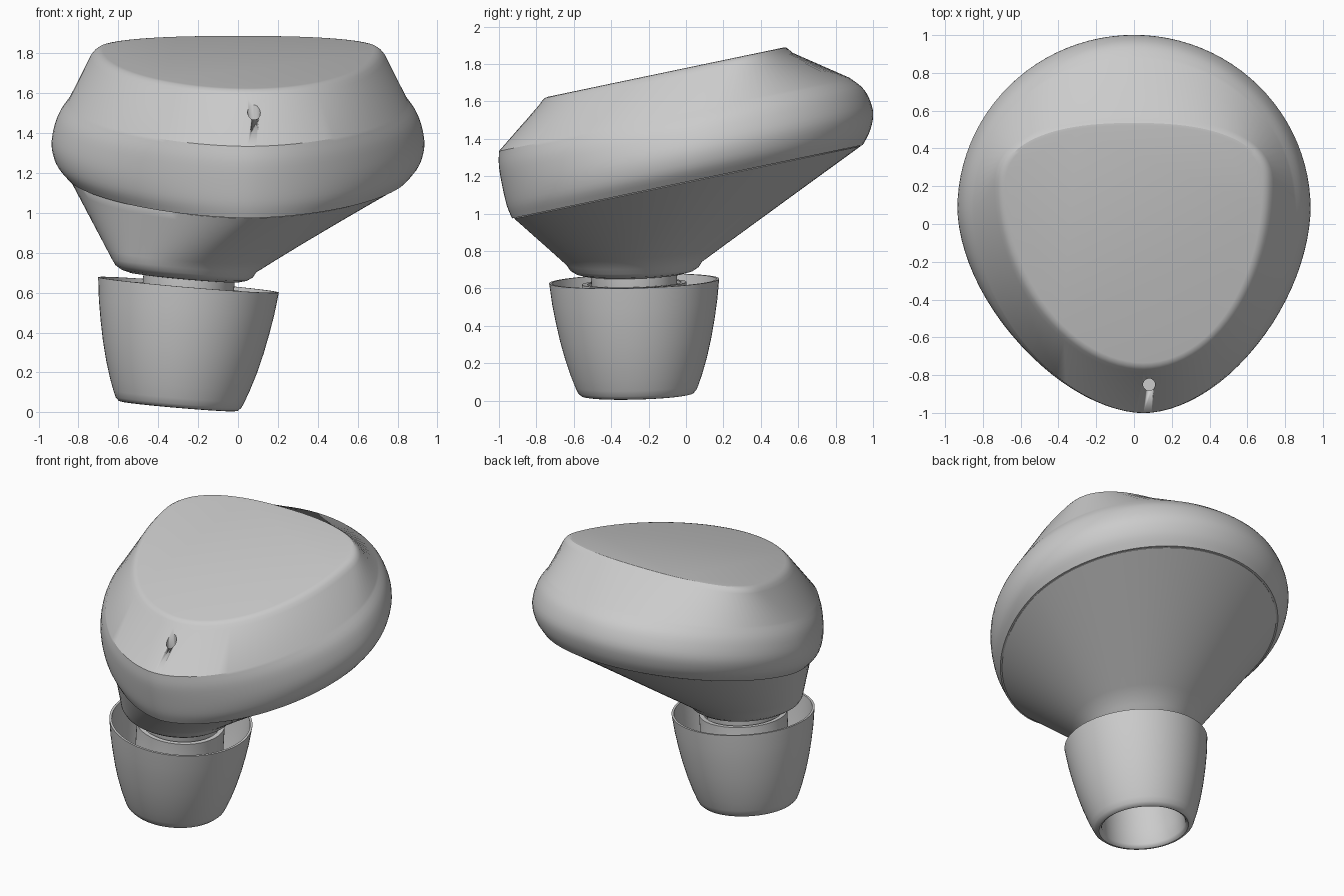
import bpy, bmesh, math
from mathutils import Vector, Matrix
from mathutils.bvhtree import BVHTree

if "Cube" in bpy.data.objects:
    bpy.data.objects.remove(bpy.data.objects["Cube"])

N = 96
TILT = 0.209  # slope of the shell layers toward the back


def finish(name, bm, angle=28):
    bmesh.ops.recalc_face_normals(bm, faces=bm.faces)
    me = bpy.data.meshes.new(name)
    bm.to_mesh(me)
    ob = bpy.data.objects.new(name, me)
    bpy.context.collection.objects.link(ob)
    bpy.ops.object.select_all(action='DESELECT')
    ob.select_set(True)
    bpy.context.view_layer.objects.active = ob
    bpy.ops.object.shade_smooth_by_angle(angle=math.radians(angle))
    return ob


def loft(rings, cap=True, closed=False):
    bm = bmesh.new()
    vs = [[bm.verts.new(p) for p in r] for r in rings]
    n = len(vs[0])
    pairs = list(zip(vs, vs[1:])) + ([(vs[-1], vs[0])] if closed else [])
    for a, b in pairs:
        for i in range(n):
            j = (i + 1) % n
            bm.faces.new((a[i], a[j], b[j], b[i]))
    if cap:
        bm.faces.new(vs[0])
        bm.faces.new(vs[-1])
    return bm


def spow(v, e):
    return math.copysign(abs(v) ** e, v)


def egg(c, a, yf, yb, cy, nb, nf, shift=0.05):
    """Rounded-triangle outline on a plane tilted toward the back."""
    pts = []
    for i in range(N):
        t = 2 * math.pi * i / N
        co, si = math.cos(t), math.sin(t)
        n, b = (nb, yb - cy) if si >= 0 else (nf, cy - yf)
        x, y = a * spow(co, 2 / n), cy + b * spow(si, 2 / n)
        if si < 0:
            x += shift * si * si
        pts.append(Vector((x, y, c + TILT * y)))
    return pts


def smooth_rows(rows, steps=4):
    """Catmull-Rom interpolation between rows of outline settings."""
    out = []
    for k in range(len(rows) - 1):
        p0, p1 = rows[max(k - 1, 0)], rows[k]
        p2, p3 = rows[k + 1], rows[min(k + 2, len(rows) - 1)]
        for s in range(steps):
            t = s / steps
            out.append([0.5 * (2 * b + (c - a) * t + (2 * a - 5 * b + 4 * c - d) * t * t
                               + (3 * b - a - 3 * c + d) * t ** 3)
                        for a, b, c, d in zip(p0, p1, p2, p3)])
    return out + [list(rows[-1])]


# Upper shell: flat touch face, sloped shoulder, rounded belly
face = [(1.779, .68, -.735, .52, .21, 2.4, 1.95),
        (1.776, .70, -.755, .535, .21, 2.4, 1.95),
        (1.763, .72, -.770, .55, .21, 2.4, 1.95),
        (1.742, .738, -.788, .568, .205, 2.38, 1.95)]
belly = [(1.543, .85, -1.0, .875, .08, 2.05, 1.83),
         (1.46, .905, -1.0, .955, .08, 2, 1.78),
         (1.34, .935, -.98, 1.0, .08, 2, 1.75),
         (1.24, .915, -.957, .985, .08, 2, 1.75),
         (1.169, .86, -.93, .945, .08, 2, 1.75)]
rows = face + smooth_rows(belly)
shell_bm = loft([egg(*r) for r in rows])
shell_bvh = BVHTree.FromBMesh(shell_bm)
shell = finish("upper_shell", shell_bm)

# Microphone hole cut in the front shoulder
hit, nrm, _, _ = shell_bvh.ray_cast(Vector((.08, -.85, 3)), Vector((0, 0, -1)))
if nrm.z < 0:
    nrm = -nrm
bm = bmesh.new()
bmesh.ops.create_cone(bm, cap_ends=True, segments=24, radius1=.032, radius2=.032, depth=.14,
                      matrix=Matrix.Translation(hit) @ nrm.to_track_quat('Z', 'Y').to_matrix().to_4x4())
cutter = finish("hole_cutter", bm)
cutter.hide_render = True
mod = shell.modifiers.new("microphone_hole", 'BOOLEAN')
mod.object, mod.operation, mod.solver = cutter, 'DIFFERENCE', 'EXACT'
bpy.context.view_layer.objects.active = shell
bpy.ops.object.modifier_apply(modifier=mod.name)
bpy.data.objects.remove(cutter)


# Lower housing: tapers from the shell edge to the neck
def base_ring(r, z):
    pts = []
    for i in range(N):
        t = 2 * math.pi * i / N
        x, y = r * math.cos(t), r * math.sin(t)
        pts.append(Vector((x - .27, y - .275, z - .09 * x + .03 * y)))
    return pts


edge = egg(1.165, .848, -.918, .933, .08, 2, 1.75)
bottom = base_ring(.362, .735)
cone = [[a.lerp(b, k / 8) for a, b in zip(edge, bottom)] for k in range(9)]
inner = egg(1.2, .84, -.91, .925, .08, 2, 1.75)
house_bm = loft([inner] + cone + [base_ring(.345, .708), base_ring(.315, .688),
                                  base_ring(.27, .676), base_ring(.2, .672)])
house_bvh = BVHTree.FromBMesh(house_bm)
finish("lower_housing", house_bm)


# Thin insets that follow the surface beneath them
def patch(name, bvh, start, direction, outline, lift=.004):
    c, n, _, _ = bvh.ray_cast(Vector(start), Vector(direction))
    if n.dot(Vector(direction)) > 0:
        n = -n
    u = Vector((0, 0, 1)).cross(n).normalized()
    v = n.cross(u)
    rings = []
    for s, off in ((.05, lift), (.35, lift), (.7, lift), (.97, lift), (1, lift - .002), (1, -.012)):
        ring = []
        for du, dv in outline:
            p = c + u * du * s + v * dv * s
            h = bvh.ray_cast(p + n * .15, -n)[0] or p
            ring.append(h + n * off)
        rings.append(ring)
    finish(name, loft(rings), 40)


def circle(r, n=48):
    return [(r * math.cos(2 * math.pi * i / n), r * math.sin(2 * math.pi * i / n)) for i in range(n)]


def capsule(half, r):
    pts = []
    for side in (1, -1):
        for k in range(13):
            a = -math.pi / 2 + math.pi * k / 12
            pts.append((side * (half - r + r * math.cos(a)), side * r * math.sin(a)))
        pts += [(side * (half - r) * f, side * r) for f in (.6, .2, -.2, -.6)]
    return pts


for i, (x, y, r) in enumerate([(.38, -.10, .155), (.37, .42, .155), (-.10, .36, .155), (.18, .19, .028)]):
    patch("charging_contact_%d" % (i + 1), house_bvh, (x, y, -1), (0, 0, 1), circle(r))
patch("front_vent", shell_bvh, (.09, -2, 1.203), (0, 1, 0), capsule(.185, .0325))


# Ear tip and nozzle: lathed around a slightly tilted axis
axis = Vector((.085, -.028, 1)).normalized()
place = Matrix.Translation((-.30, -.26, .03)) @ axis.to_track_quat('Z', 'Y').to_matrix().to_4x4()


def lathe(name, profile, closed, n=72):
    rings = [[place @ Vector((r * math.cos(2 * math.pi * i / n), r * math.sin(2 * math.pi * i / n), h))
              for i in range(n)] for r, h in profile]
    finish(name, loft(rings, cap=not closed, closed=closed), 40)


lathe("ear_tip", [(.455, .612), (.442, .5), (.425, .4), (.405, .3), (.38, .2), (.352, .11), (.33, .05),
                  (.317, .02), (.30, .003), (.285, 0), (.272, .008), (.265, .025), (.262, .12),
                  (.25, .30), (.25, .60), (.28, .60), (.28, .14), (.30, .10), (.33, .12), (.36, .2),
                  (.387, .3), (.408, .4), (.426, .5), (.44, .612)], True)
lathe("nozzle", [(.23, .72), (.23, .32), (.222, .31), (.2, .31), (.2, .34), (.1, .34)], False)
